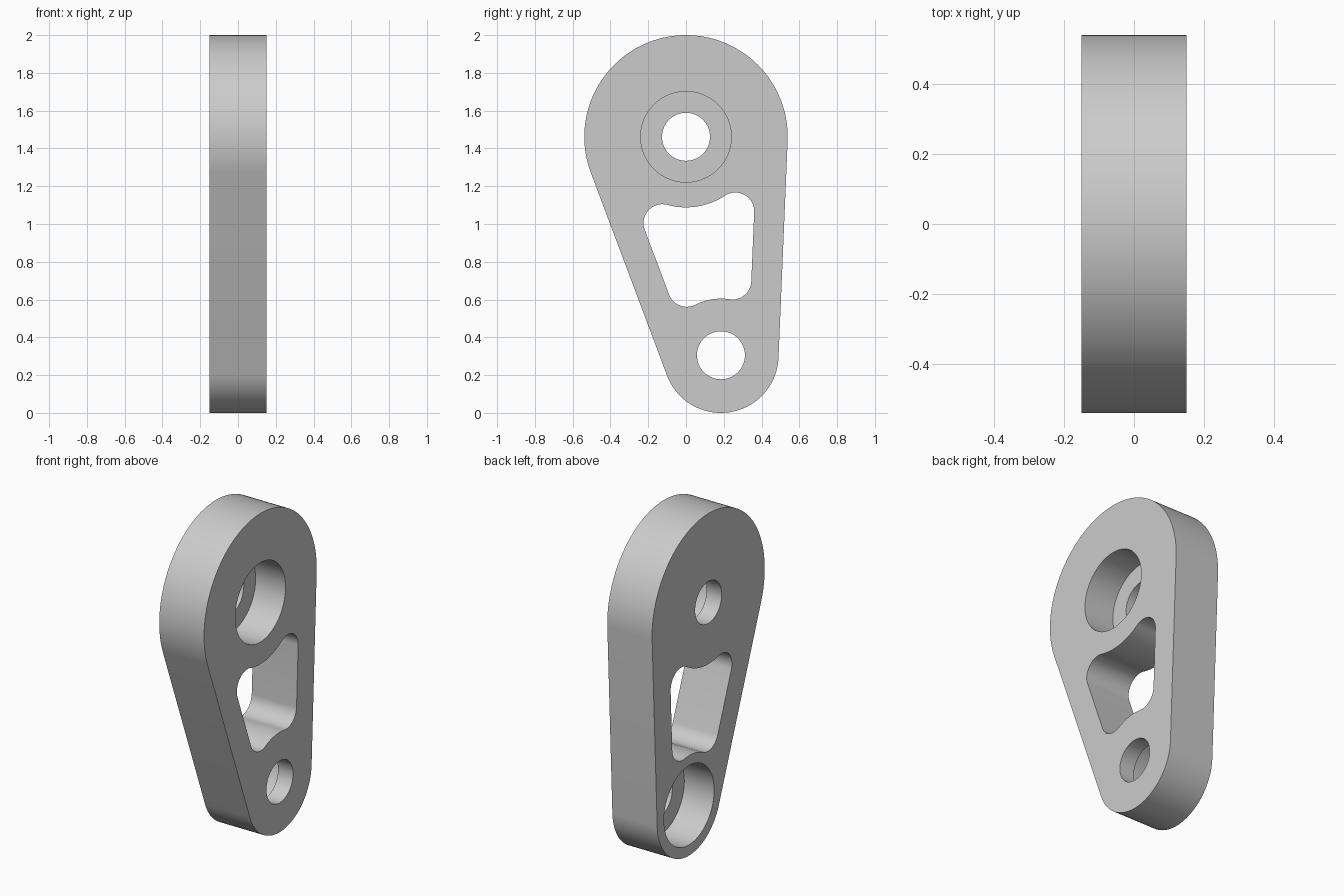
import bpy, bmesh
from math import tau, sin, cos, atan2, sqrt, radians
from mathutils import Vector

cube = bpy.data.objects.get("Cube")
if cube:
    bpy.data.objects.remove(cube, do_unlink=True)

HALF = 0.15                      # half of the plate thickness
TOP, TOP_R = Vector((0, 1.4615)), 0.5385      # big end (y, z)
LOW, LOW_R = Vector((0.185, 0.305)), 0.305    # small end (y, z)
HOLE_R, BORE_R, BORE_DEPTH = 0.127, 0.24, 0.2
INSET, FILLET = 0.261, 0.1       # outer edge to fillet centre, fillet radius
TOP_WEB, LOW_WEB = 0.3735, 0.30  # radii of material left round the holes


def arc(centre, radius, start, end, ccw=True, steps=32):
    sweep = (end - start) % tau if ccw else -((start - end) % tau)
    angles = [start + sweep * i / steps for i in range(steps + 1)]
    return [centre + radius * Vector((cos(a), sin(a))) for a in angles]


def angle(v):
    return atan2(v.y, v.x)


def prism(name, points, x0, x1):
    """Extrude a closed (y, z) profile along x."""
    loop = [p for i, p in enumerate(points) if (p - points[i - 1]).length > 1e-4]
    bm = bmesh.new()
    face = bm.faces.new([bm.verts.new((x0, p.x, p.y)) for p in loop])
    new = bmesh.ops.extrude_face_region(bm, geom=[face])["geom"]
    bmesh.ops.translate(bm, vec=(x1 - x0, 0, 0),
                        verts=[v for v in new if isinstance(v, bmesh.types.BMVert)])
    bmesh.ops.recalc_face_normals(bm, faces=bm.faces)
    mesh = bpy.data.meshes.new(name)
    bm.to_mesh(mesh)
    bm.free()
    obj = bpy.data.objects.new(name, mesh)
    bpy.context.collection.objects.link(obj)
    return obj


def disc(name, centre, radius, x0, x1):
    return prism(name, arc(centre, radius, 0, tau - tau / 96, steps=95), x0, x1)


# Outward directions of the two straight sides, tangent to both ends
axis = LOW - TOP
u = axis.normalized()
side = Vector((-u.y, u.x))
lean = (TOP_R - LOW_R) / axis.length
right_n = lean * u + sqrt(1 - lean * lean) * side
left_n = lean * u - sqrt(1 - lean * lean) * side
a_right, a_left = angle(right_n), angle(left_n)

# Link plate outline
outline = arc(TOP, TOP_R, a_right, a_left, steps=64)
outline += arc(LOW, LOW_R, a_left, a_right, steps=48)
plate = prism("link_plate", outline, -HALF, HALF)


def fillet_centres(n):
    up = Vector((-n.y, n.x))
    up *= 1 if up.y > 0 else -1
    a, b = TOP_R - INSET, LOW_R - INSET
    return (TOP + n * a - up * sqrt((TOP_WEB + FILLET) ** 2 - a * a),
            LOW + n * b + up * sqrt((LOW_WEB + FILLET) ** 2 - b * b))


# Rounded window that follows the sides and both holes
tr, br = fillet_centres(right_n)
tl, bl = fillet_centres(left_n)
window = arc(tr, FILLET, a_right, angle(TOP - tr), steps=20)
window += arc(TOP, TOP_WEB, angle(tr - TOP), angle(tl - TOP), False, 20)
window += arc(tl, FILLET, angle(TOP - tl), a_left, steps=20)
window += arc(bl, FILLET, a_left, angle(LOW - bl), steps=20)
window += arc(LOW, LOW_WEB, angle(bl - LOW), angle(br - LOW), False, 16)
window += arc(br, FILLET, angle(LOW - br), a_right, steps=20)

# Cutters: window, through holes, and counterbores on opposite faces
OUT = HALF + 0.1
cutters = [
    prism("window_cutter", window, -OUT, OUT),
    disc("top_hole_cutter", TOP, HOLE_R, -OUT, OUT),
    disc("low_hole_cutter", LOW, HOLE_R, -OUT, OUT),
    disc("top_bore_cutter", TOP, BORE_R, HALF - BORE_DEPTH, OUT),
    disc("low_bore_cutter", LOW, BORE_R, -OUT, BORE_DEPTH - HALF),
]
bpy.ops.object.select_all(action="DESELECT")
bpy.context.view_layer.objects.active = plate
plate.select_set(True)
for cutter in cutters:
    cutter.hide_render = True
    mod = plate.modifiers.new("cut", "BOOLEAN")
    mod.operation, mod.solver, mod.object = "DIFFERENCE", "EXACT", cutter
    bpy.ops.object.modifier_apply(modifier=mod.name)
    bpy.data.objects.remove(cutter, do_unlink=True)

# Plain grey finish
grey = bpy.data.materials.new("light_grey")
grey.use_nodes = True
colour = (0.6, 0.6, 0.6, 1)
grey.diffuse_color = colour
grey.node_tree.nodes["Principled BSDF"].inputs["Base Color"].default_value = colour
plate.data.materials.clear()
plate.data.materials.append(grey)
bpy.ops.object.shade_smooth_by_angle(angle=radians(30))
